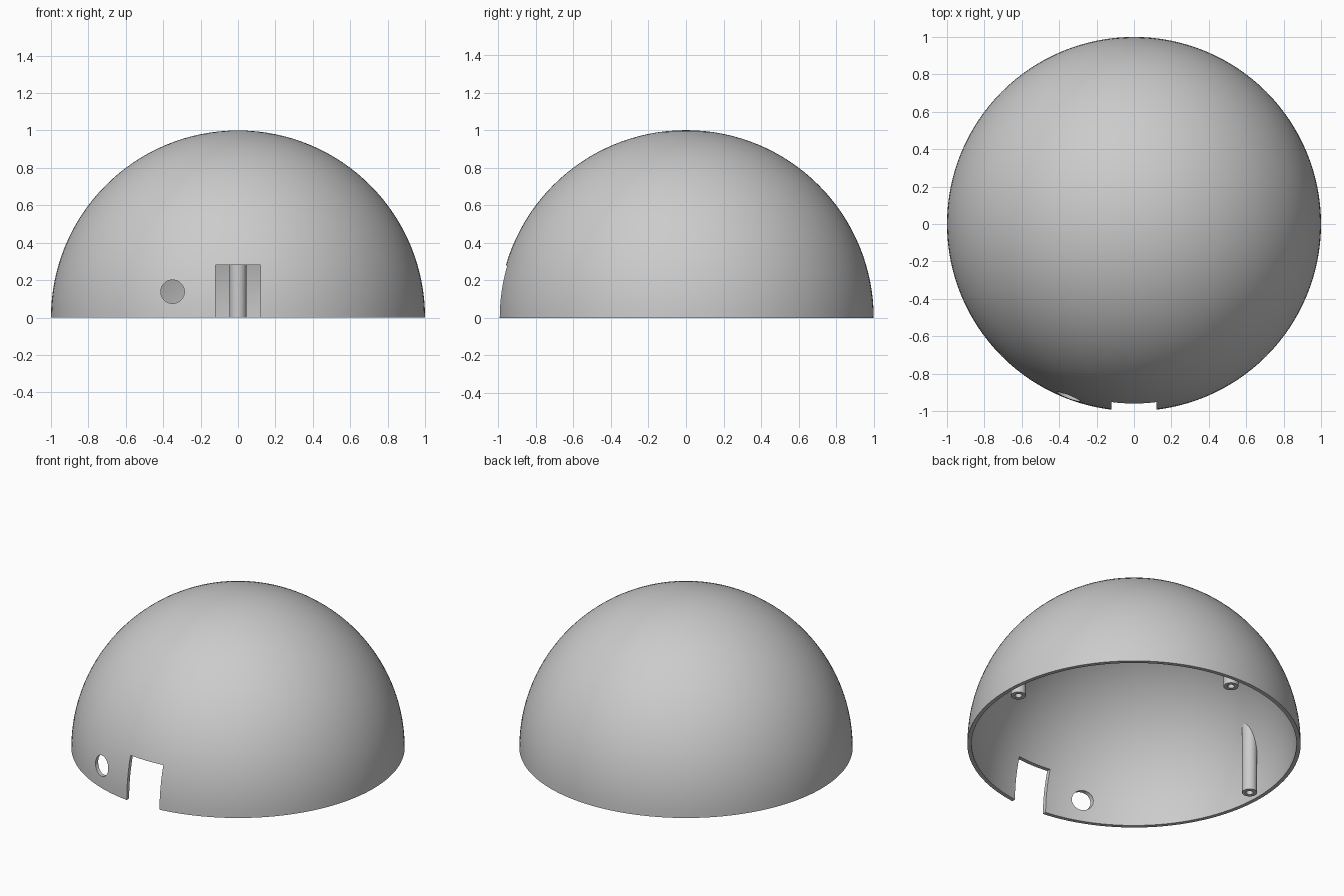
import bpy, bmesh
from math import sin, cos, pi, sqrt
from mathutils import Matrix, Vector

cube = bpy.data.objects.get("Cube")
if cube:
    bpy.data.objects.remove(cube, do_unlink=True)

OUTER, INNER = 1.0, 0.975
SEGMENTS, RINGS = 128, 32

grey = bpy.data.materials.new("plain grey")
grey.use_nodes = True
colour = (0.6, 0.6, 0.6, 1)
grey.diffuse_color = colour
grey.node_tree.nodes["Principled BSDF"].inputs["Base Color"].default_value = colour


def make_object(name, bm):
    bmesh.ops.recalc_face_normals(bm, faces=bm.faces)
    mesh = bpy.data.meshes.new(name)
    bm.to_mesh(mesh)
    bm.free()
    mesh.materials.append(grey)
    obj = bpy.data.objects.new(name, mesh)
    bpy.context.collection.objects.link(obj)
    return obj


def select_only(obj):
    bpy.ops.object.select_all(action='DESELECT')
    obj.select_set(True)
    bpy.context.view_layer.objects.active = obj


def smooth(obj):
    select_only(obj)
    bpy.ops.object.shade_smooth_by_angle(angle=pi / 6)


def cut(target, cutter):
    cutter.hide_render = True
    mod = target.modifiers.new("cut", 'BOOLEAN')
    mod.operation = 'DIFFERENCE'
    mod.solver = 'EXACT'
    mod.object = cutter
    select_only(target)
    bpy.ops.object.modifier_apply(modifier=mod.name)
    bpy.data.objects.remove(cutter, do_unlink=True)


# Dome shell: outer arc, inner arc and flat rim revolved about z
bm = bmesh.new()
angles = [pi / 2 * i / RINGS for i in range(RINGS + 1)]
profile = [(OUTER * sin(a), OUTER * cos(a)) for a in angles]
profile += [(INNER * sin(a), INNER * cos(a)) for a in reversed(angles)]
verts = [bm.verts.new((r, 0, z)) for r, z in profile]
edges = [bm.edges.new(pair) for pair in zip(verts, verts[1:])]
bmesh.ops.spin(bm, geom=verts + edges, cent=(0, 0, 0), axis=(0, 0, 1),
               angle=2 * pi, steps=SEGMENTS)
bmesh.ops.remove_doubles(bm, verts=bm.verts, dist=0.0001)
dome = make_object("dome_shell", bm)

# Square notch in the front rim
bm = bmesh.new()
bmesh.ops.create_cube(bm, size=1, matrix=Matrix.Translation((0, -0.95, 0.04))
                      @ Matrix.Diagonal((0.24, 0.5, 0.48, 1)))
cut(dome, make_object("notch_cutter", bm))

# Round hole beside the notch, bored straight along y
bm = bmesh.new()
bmesh.ops.create_cone(bm, cap_ends=True, segments=48, radius1=0.063,
                      radius2=0.063, depth=0.5,
                      matrix=Matrix.Translation((-0.35, -0.95, 0.138))
                      @ Matrix.Rotation(pi / 2, 4, 'X'))
cut(dome, make_object("hole_cutter", bm))
smooth(dome)


# Screw posts: bored from below, with tops trimmed to end inside the dome wall
def screw_post(name, x, y, radius=0.045, bore=0.021, depth=0.25, sides=32):
    bm = bmesh.new()
    meet = (OUTER + INNER) / 2

    def ring(r, height=None):
        points = []
        for i in range(sides):
            px = x + r * cos(2 * pi * i / sides)
            py = y + r * sin(2 * pi * i / sides)
            pz = sqrt(meet ** 2 - px ** 2 - py ** 2) if height is None else height
            points.append(bm.verts.new((px, py, pz)))
        return points

    rings = [ring(radius), ring(radius, 0), ring(bore, 0), ring(bore, depth)]
    for a, b in zip(rings, rings[1:]):
        for i in range(sides):
            j = (i + 1) % sides
            bm.faces.new((a[i], a[j], b[j], b[i]))
    bm.faces.new(rings[-1])
    tip = bm.verts.new((x, y, sqrt(meet ** 2 - x ** 2 - y ** 2)))
    for i in range(sides):
        bm.faces.new((rings[0][i], rings[0][(i + 1) % sides], tip))
    smooth(make_object(name, bm))


screw_post("left_post", 0.905, 0)
screw_post("right_post", -0.905, 0)
screw_post("back_post", 0, 0.905)
